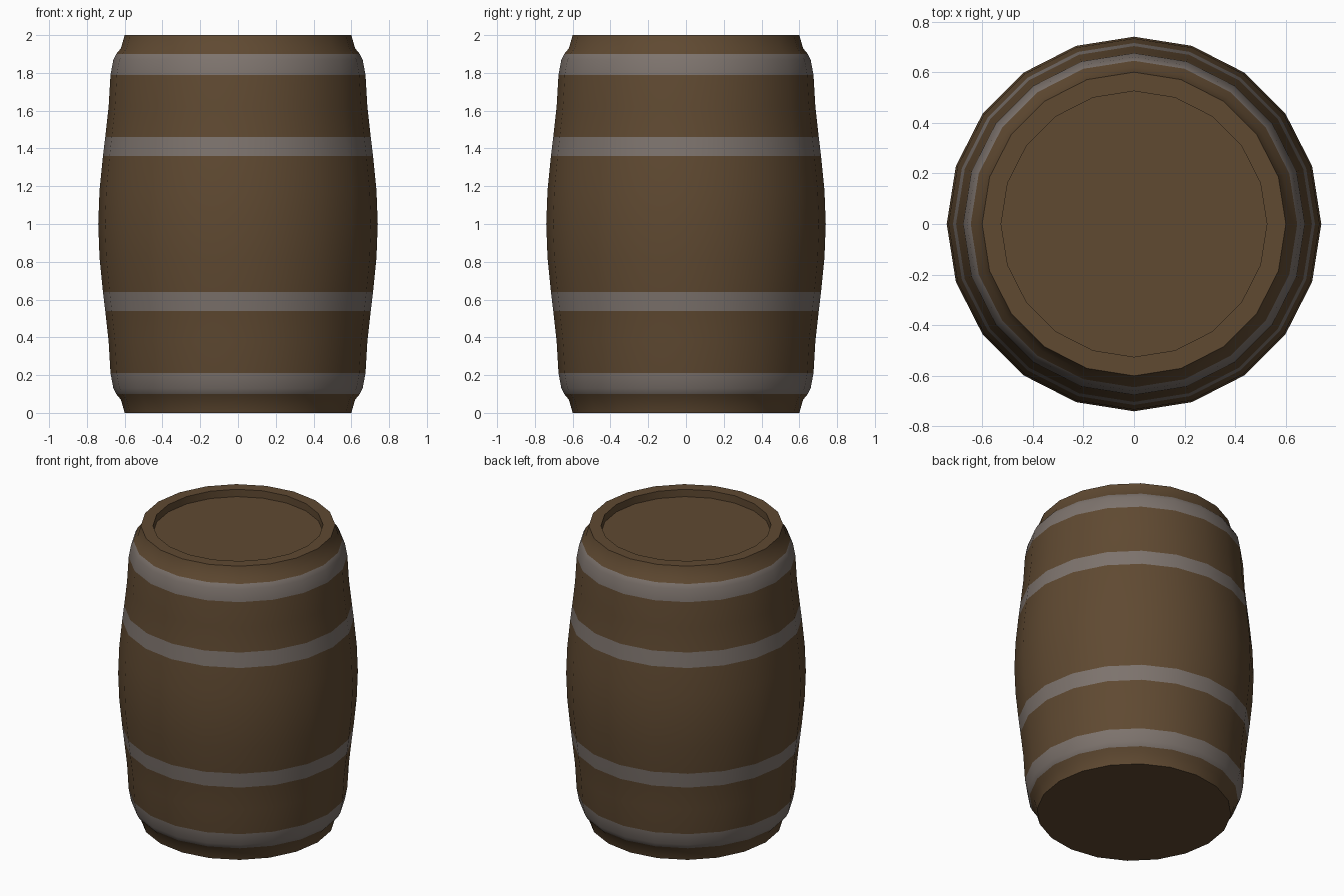
import bpy, bmesh, math

if "Cube" in bpy.data.objects:
    bpy.data.objects.remove(bpy.data.objects["Cube"])

SIDES = 20


def material(name, rgb):
    m = bpy.data.materials.new(name)
    m.diffuse_color = (*rgb, 1.0)
    m.use_nodes = True
    m.node_tree.nodes["Principled BSDF"].inputs["Base Color"].default_value = m.diffuse_color
    return m


wood = material("brown wood", (0.115, 0.067, 0.031))
iron = material("grey iron", (0.205, 0.172, 0.153))

# Half profile from mid height upward: (radius, height above the middle)
half = [(0.74, 0.0), (0.733, 0.18), (0.715, 0.36), (0.703, 0.46), (0.685, 0.62),
        (0.675, 0.79), (0.66, 0.87), (0.645, 0.90), (0.62, 0.93), (0.60, 1.0)]
profile = [(r, 1 - h) for r, h in reversed(half)] + [(r, 1 + h) for r, h in half[1:]]
# Flat top rim and sunken lid
profile += [(0.525, 2.0), (0.525, 1.95)]

# Heights covered by the iron hoops
hoops = [(0.10, 0.21), (0.54, 0.64), (1.36, 1.46), (1.79, 1.90)]

bm = bmesh.new()
rings = []
for r, z in profile:
    rings.append([bm.verts.new((r * math.cos(math.tau * i / SIDES),
                                r * math.sin(math.tau * i / SIDES), z))
                  for i in range(SIDES)])
for a, b in zip(rings, rings[1:]):
    for i in range(SIDES):
        j = (i + 1) % SIDES
        bm.faces.new((a[i], a[j], b[j], b[i]))
bm.faces.new(rings[-1])
bm.faces.new(rings[0][::-1])

# Colour the hoops by height on the outer staves
for f in bm.faces:
    c = f.calc_center_median()
    outside = math.hypot(c.x, c.y) > 0.58
    if outside and any(lo < c.z < hi for lo, hi in hoops):
        f.material_index = 1

mesh = bpy.data.meshes.new("barrel")
bm.to_mesh(mesh)
bm.free()
mesh.materials.append(wood)
mesh.materials.append(iron)
barrel = bpy.data.objects.new("barrel", mesh)
bpy.context.collection.objects.link(barrel)

# Smooth staves, crisp rim
bpy.context.view_layer.objects.active = barrel
barrel.select_set(True)
bpy.ops.object.shade_smooth_by_angle(angle=math.radians(50))
